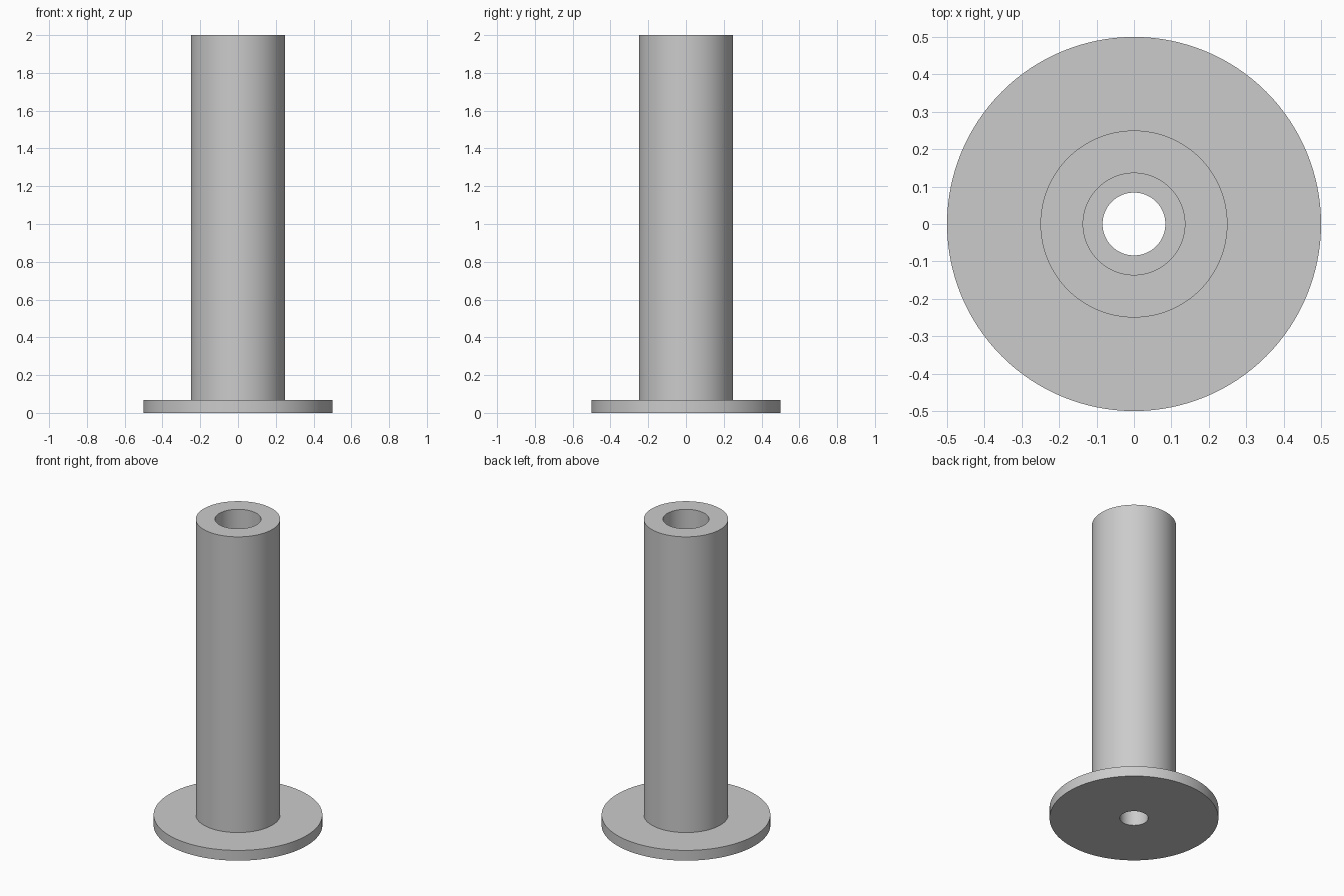
import bpy, bmesh, math

cube = bpy.data.objects.get("Cube")
if cube:
    bpy.data.objects.remove(cube, do_unlink=True)

grey = bpy.data.materials.new("plain_grey")
grey.use_nodes = True
colour = (0.6, 0.6, 0.6, 1)
grey.diffuse_color = colour
grey.node_tree.nodes["Principled BSDF"].inputs["Base Color"].default_value = colour

SEGMENTS = 128
FLANGE_R, POST_R, BORE_R, HOLE_R = 0.5, 0.25, 0.136, 0.084
FLANGE_TOP, LEDGE_Z, HEIGHT = 0.067, 0.2, 2.0


def lathe(name, profile):
    """Revolve a closed (radius, height) profile about z."""
    bm = bmesh.new()
    verts = [bm.verts.new((r, 0, z)) for r, z in profile]
    edges = [bm.edges.new((v, verts[(i + 1) % len(verts)])) for i, v in enumerate(verts)]
    bmesh.ops.spin(bm, geom=verts + edges, cent=(0, 0, 0), axis=(0, 0, 1),
                   angle=math.tau, steps=SEGMENTS)
    bmesh.ops.remove_doubles(bm, verts=bm.verts, dist=0.0001)
    bmesh.ops.recalc_face_normals(bm, faces=bm.faces)
    mesh = bpy.data.meshes.new(name)
    bm.to_mesh(mesh)
    bm.free()
    mesh.materials.append(grey)
    obj = bpy.data.objects.new(name, mesh)
    bpy.context.collection.objects.link(obj)
    bpy.ops.object.select_all(action="DESELECT")
    obj.select_set(True)
    bpy.context.view_layer.objects.active = obj
    bpy.ops.object.shade_smooth_by_angle(angle=math.radians(30))
    return obj


# Flanged post with a stepped bore, turned in one piece
lathe("flanged_post", [
    (HOLE_R, 0), (FLANGE_R, 0), (FLANGE_R, FLANGE_TOP),   # base flange
    (POST_R, FLANGE_TOP), (POST_R, HEIGHT),               # post
    (BORE_R, HEIGHT), (BORE_R, LEDGE_Z),                  # wide bore
    (HOLE_R, LEDGE_Z),                                    # ledge above the narrow hole
])
